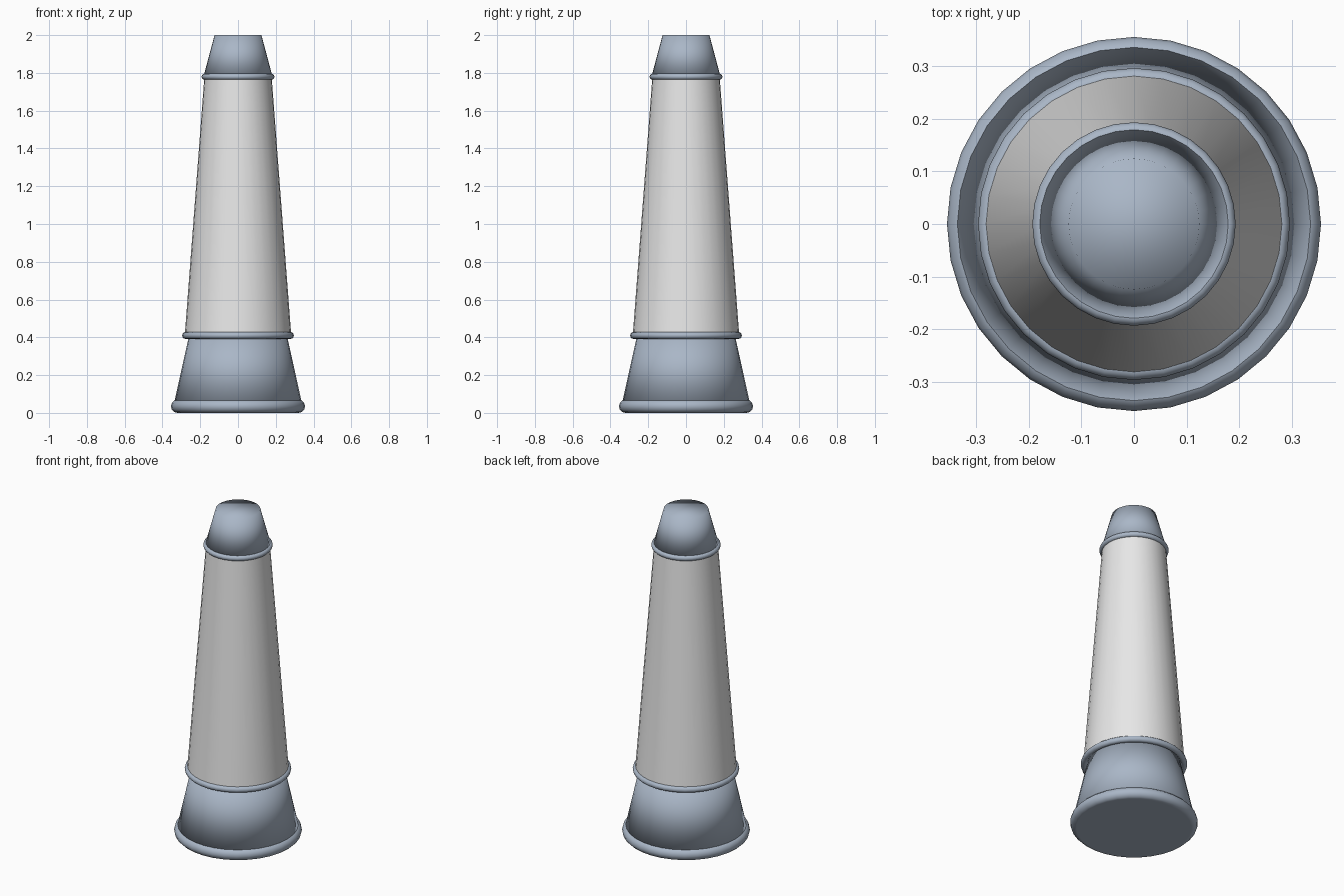
import bpy
import math

if "Cube" in bpy.data.objects:
    bpy.data.objects.remove(bpy.data.objects["Cube"])

SEG = 32


def material(name, rgb):
    m = bpy.data.materials.new(name)
    m.diffuse_color = (*rgb, 1.0)
    m.use_nodes = True
    m.node_tree.nodes["Principled BSDF"].inputs["Base Color"].default_value = m.diffuse_color
    return m


BLUE = material("blue grey", (0.40, 0.47, 0.57))
LIGHT = material("light grey", (0.80, 0.80, 0.80))


def finish(name, mat, angle=None):
    ob = bpy.context.object
    ob.name = name
    ob.data.materials.append(mat)
    if angle is None:
        bpy.ops.object.shade_smooth()
    else:
        bpy.ops.object.shade_smooth_by_angle(angle=math.radians(angle))
    return ob


def taper(name, mat, r1, z1, r2, z2, angle=None):
    bpy.ops.mesh.primitive_cone_add(vertices=SEG, radius1=r1, radius2=r2,
                                    depth=z2 - z1, location=(0, 0, (z1 + z2) / 2))
    return finish(name, mat, angle)


def ring(name, major, minor, z):
    bpy.ops.mesh.primitive_torus_add(major_segments=SEG, minor_segments=12,
                                     major_radius=major, minor_radius=minor,
                                     location=(0, 0, z))
    return finish(name, BLUE)


# Flared foot with its rounded rim and flat underside
taper("foot", BLUE, 0.341, 0.04, 0.258, 0.415)
ring("foot_rim", 0.32, 0.035, 0.035)
taper("foot_underside", BLUE, 0.32, 0.0, 0.32, 0.03, 30)

# Tall tapering shaft between two bands
taper("shaft", LIGHT, 0.282, 0.41, 0.178, 1.78, 30)
ring("lower_band", 0.278, 0.018, 0.41)
ring("upper_band", 0.177, 0.016, 1.78)

# Blunt cap on top
taper("cap", BLUE, 0.183, 1.78, 0.124, 2.0)
